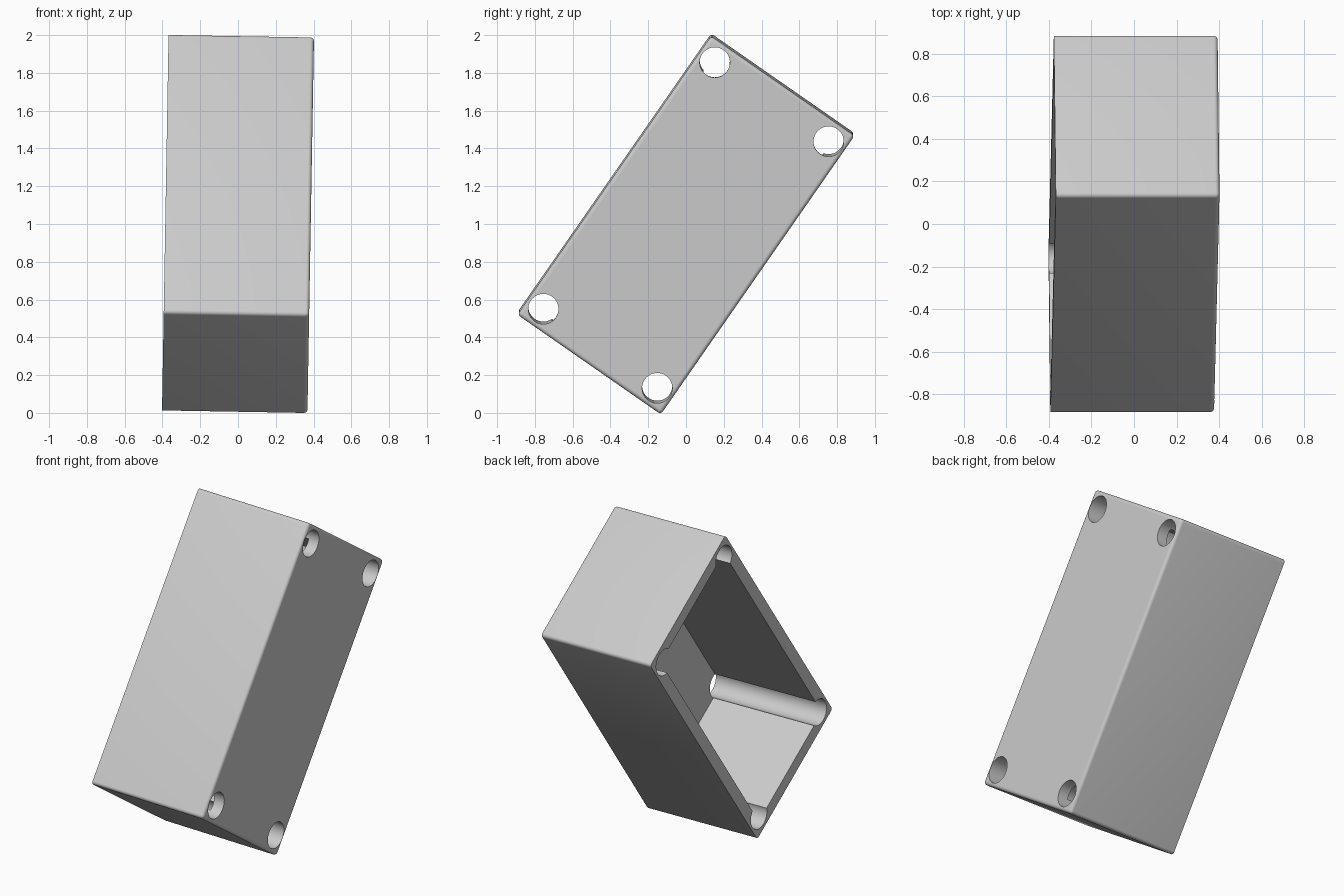
import bpy, bmesh
from math import radians
from mathutils import Matrix

cube = bpy.data.objects.get("Cube")
if cube:
    bpy.data.objects.remove(cube, do_unlink=True)

DEPTH, WIDTH, LENGTH = 0.77, 0.925, 1.797
WALL, FLOOR, FILLET = 0.075, 0.07, 0.02
HOLE_R, HOLE_Y, HOLE_Z = 0.08, 0.367, 0.795


def add_object(name, bm):
    mesh = bpy.data.meshes.new(name)
    bm.to_mesh(mesh)
    bm.free()
    obj = bpy.data.objects.new(name, mesh)
    bpy.context.collection.objects.link(obj)
    return obj


def box(size, offset=(0, 0, 0)):
    bm = bmesh.new()
    bmesh.ops.create_cube(bm, size=1,
                          matrix=Matrix.Translation(offset) @ Matrix.Diagonal((*size, 1)))
    return bm


# Outer body, rounded everywhere but at the open rim
bm = box((DEPTH, WIDTH, LENGTH))
rounded = [e for e in bm.edges if any(v.co.x > 0 for v in e.verts)]
bmesh.ops.bevel(bm, geom=rounded, offset=FILLET, segments=5, profile=0.5, affect='EDGES')
body = add_object("enclosure_body", bm)

plastic = bpy.data.materials.new("light_grey_plastic")
colour = (0.6, 0.6, 0.6, 1)
plastic.use_nodes = True
plastic.diffuse_color = colour
plastic.node_tree.nodes["Principled BSDF"].inputs["Base Color"].default_value = colour
body.data.materials.append(plastic)

# Cavity open towards -x
cutters = [add_object("cavity_cutter", box(
    (DEPTH, WIDTH - 2 * WALL, LENGTH - 2 * WALL), (-FLOOR, 0, 0)))]

# Corner screw channels running through the whole depth
for y in (-HOLE_Y, HOLE_Y):
    for z in (-HOLE_Z, HOLE_Z):
        bm = bmesh.new()
        bmesh.ops.create_cone(
            bm, cap_ends=True, segments=64, radius1=HOLE_R, radius2=HOLE_R, depth=2 * DEPTH,
            matrix=Matrix.Translation((0, y, z)) @ Matrix.Rotation(radians(90), 4, 'Y'))
        cutters.append(add_object("screw_channel_cutter", bm))

for cutter in cutters:
    cutter.hide_render = True
    mod = body.modifiers.new("cut", 'BOOLEAN')
    mod.operation = 'DIFFERENCE'
    mod.solver = 'EXACT'
    mod.object = cutter

# Bake the cuts and drop the cutters
depsgraph = bpy.context.evaluated_depsgraph_get()
body_mesh = bpy.data.meshes.new_from_object(body.evaluated_get(depsgraph))
body.modifiers.clear()
body.data = body_mesh
for cutter in cutters:
    bpy.data.objects.remove(cutter, do_unlink=True)

# Tilt the box onto its corner and rest it on the ground
tilt = Matrix.Rotation(radians(1), 4, 'Y') @ Matrix.Rotation(radians(-34.8), 4, 'X')
body_mesh.transform(tilt)
lowest = min(v.co.z for v in body_mesh.vertices)
body_mesh.transform(Matrix.Translation((0, 0, -lowest)))

bpy.ops.object.select_all(action='DESELECT')
body.select_set(True)
bpy.context.view_layer.objects.active = body
bpy.ops.object.shade_smooth_by_angle(angle=radians(30))
